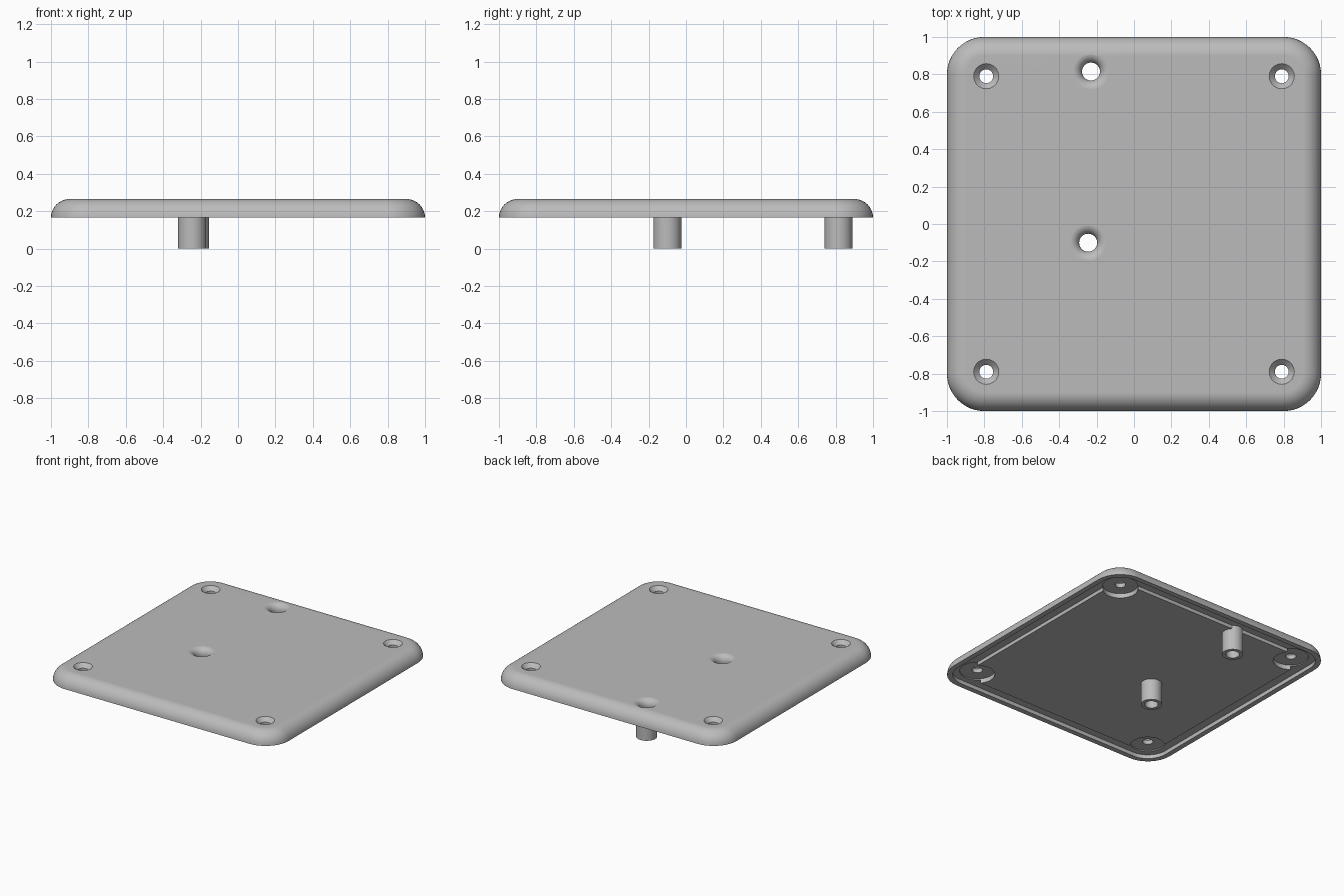
import bpy, bmesh
from math import sin, cos, pi

cube = bpy.data.objects.get("Cube")
if cube:
    bpy.data.objects.remove(cube, do_unlink=True)

# Single grey plastic
grey = bpy.data.materials.new("grey plastic")
grey.use_nodes = True
colour = (0.5, 0.5, 0.5, 1)
grey.diffuse_color = colour
grey.node_tree.nodes["Principled BSDF"].inputs["Base Color"].default_value = colour

BOTTOM, TOP, ROUND = 0.165, 0.265, 0.1
GROOVE = 0.195
CORNER_STEPS, SIDES = 12, 48


def rounded_square(half, radius):
    """Outline points of a square with rounded corners."""
    points = []
    for quarter in range(4):
        middle = pi / 4 + quarter * pi / 2
        cx = (half - radius) * (1 if cos(middle) > 0 else -1)
        cy = (half - radius) * (1 if sin(middle) > 0 else -1)
        for i in range(CORNER_STEPS + 1):
            a = quarter * pi / 2 + i / CORNER_STEPS * pi / 2
            points.append((cx + radius * cos(a), cy + radius * sin(a)))
    return points


def circle(radius, x, y):
    return [(x + radius * cos(2 * pi * i / SIDES), y + radius * sin(2 * pi * i / SIDES))
            for i in range(SIDES)]


def stack(name, layers):
    """Closed solid skinned through (outline, height) layers and capped."""
    bm = bmesh.new()
    rings = [[bm.verts.new((x, y, z)) for x, y in outline] for outline, z in layers]
    for low, high in zip(rings, rings[1:]):
        for i in range(len(low)):
            j = (i + 1) % len(low)
            bm.faces.new((low[i], low[j], high[j], high[i]))
    bm.faces.new(rings[0][::-1])
    bm.faces.new(rings[-1])
    bmesh.ops.recalc_face_normals(bm, faces=bm.faces)
    mesh = bpy.data.meshes.new(name)
    bm.to_mesh(mesh)
    bm.free()
    mesh.materials.append(grey)
    obj = bpy.data.objects.new(name, mesh)
    bpy.context.collection.objects.link(obj)
    return obj


def lathe(name, x, y, profile):
    return stack(name, [(circle(r, x, y), z) for r, z in profile])


def combine(target, tool, operation):
    """Apply a boolean and discard the tool."""
    bpy.context.view_layer.objects.active = target
    mod = target.modifiers.new(operation, 'BOOLEAN')
    mod.operation, mod.solver, mod.object = operation, 'EXACT', tool
    bpy.ops.object.modifier_apply(modifier=mod.name)
    bpy.data.objects.remove(tool, do_unlink=True)


# Plate: raised underside panel, groove, thin rim, then the rounded outer edge
layers = [(rounded_square(0.87, 0.07), BOTTOM + 0.003),
          (rounded_square(0.87, 0.07), GROOVE),
          (rounded_square(0.96, 0.16), GROOVE),
          (rounded_square(0.96, 0.16), BOTTOM)]
for i in range(11):
    a = i / 10 * pi / 2
    inset = ROUND * (1 - cos(a))
    layers.append((rounded_square(1 - inset, 0.2 - inset), BOTTOM + ROUND * sin(a)))
plate = stack("cover_plate", layers)

# Hollow posts under the plate, their holes flaring smoothly into the top
FLARE, HOLE = 0.05, 0.048
flare = [(HOLE + FLARE * (1 - cos(i / 8 * pi / 2)), TOP - FLARE + FLARE * sin(i / 8 * pi / 2))
         for i in range(9)]
for x, y in ((-0.23, 0.815), (-0.245, -0.1)):
    combine(plate, lathe("post", x, y, [(0.075, 0), (0.075, 0.21)]), 'UNION')
    bore = [(HOLE, -0.1)] + flare + [(HOLE + FLARE, TOP + 0.05)]
    combine(plate, lathe("post_bore", x, y, bore), 'DIFFERENCE')

# Corner screw holes: countersunk above, round recess below
screw = [(0.125, 0.1), (0.125, 0.203), (0.037, 0.203), (0.037, 0.235),
         (0.067, TOP), (0.067, TOP + 0.05)]
for x in (-0.79, 0.79):
    for y in (-0.79, 0.79):
        combine(plate, lathe("screw_hole", x, y, screw), 'DIFFERENCE')

# Smooth curved walls, crisp edges, clean flats
for obj in bpy.context.selected_objects:
    obj.select_set(False)
plate.select_set(True)
bpy.context.view_layer.objects.active = plate
bpy.ops.object.shade_smooth_by_angle(angle=pi / 6)
weighted = plate.modifiers.new("clean_shading", 'WEIGHTED_NORMAL')
weighted.keep_sharp = True
